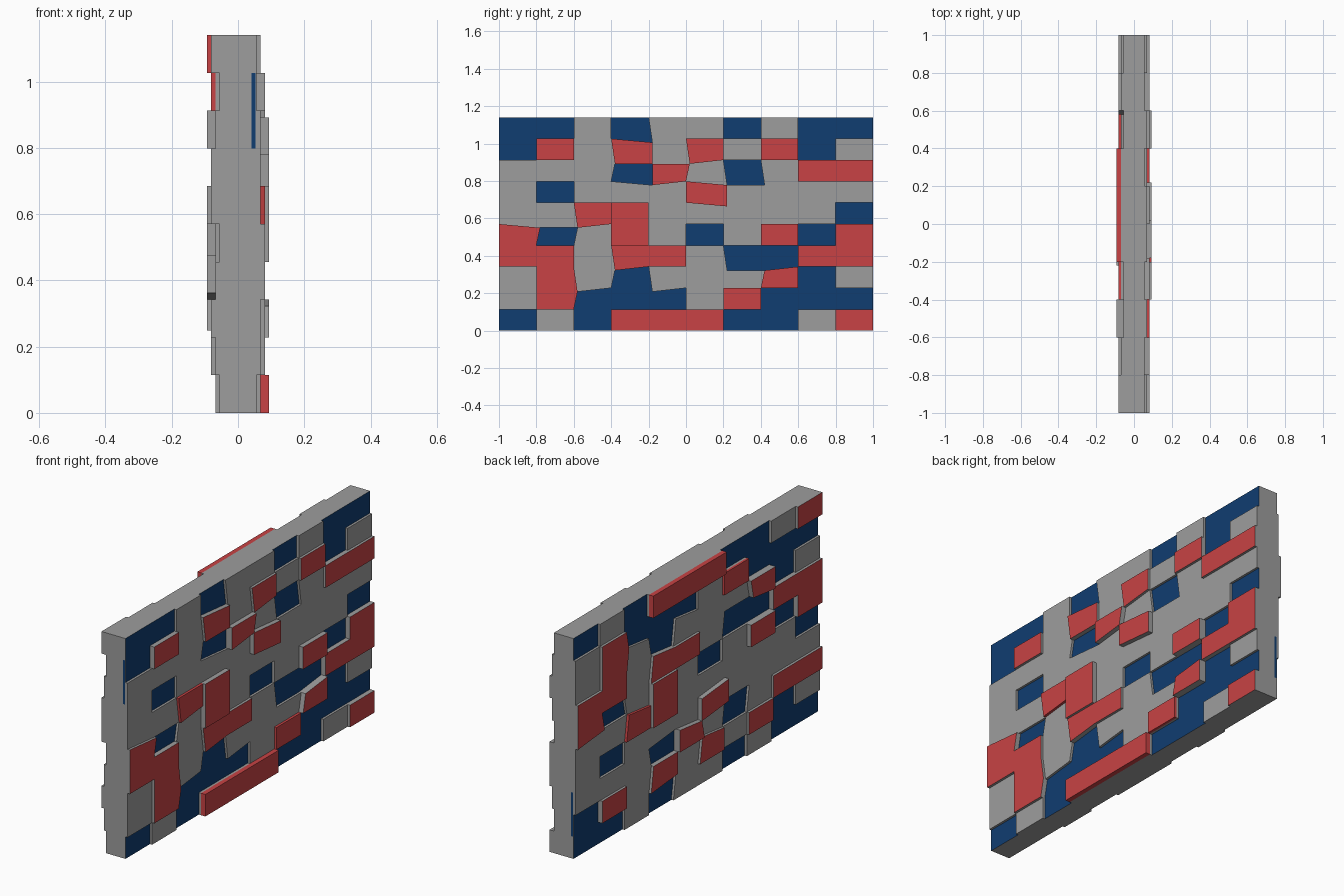
import bpy, bmesh
from mathutils import Vector

if "Cube" in bpy.data.objects:
    bpy.data.objects.remove(bpy.data.objects["Cube"])

HEIGHT, N = 1.14, 10
# Tile colours on the left side, top row first, front to back: G stone, R raised red, B sunken blue
TILES = [
    "BBGBGGBGBB",
    "BRGRGRGRBG",
    "GGGBRGBGRR",
    "GBGGGRGGGG",
    "GGRRGGGGGB",
    "RBGRGBGRBR",
    "RRGRRGBBRR",
    "GRGBGGGRBG",
    "GRBBBGRBBB",
    "BGBRRRBBGR",
]
LEVEL = {"G": 0.068, "R": 0.081, "B": 0.056}
TALL = 0.093
tall_tiles = {(2, 4), (3, 5), (4, 3), (5, 3), (5, 7), (7, 7), (9, 3), (9, 4), (9, 5)}
red_sided = {(9, 3), (9, 4), (9, 5), (8, 6), (4, 2)}
# Grid corners (column, row from the bottom) nudged out of line
nudged = {(4, 9), (3, 8), (4, 8), (5, 8), (4, 7), (6, 7), (7, 7), (6, 6), (7, 6),
          (1, 5), (2, 5), (3, 3), (6, 3), (7, 3), (2, 2), (4, 2)}


def material(name, colour):
    mat = bpy.data.materials.new(name)
    mat.use_nodes = True
    rgba = (*colour, 1)
    mat.diffuse_color = rgba
    mat.node_tree.nodes["Principled BSDF"].inputs["Base Color"].default_value = rgba
    return mat


def level(row, col):
    if not (0 <= row < N and 0 <= col < N):
        return 0.0
    return TALL if (row, col) in tall_tiles else LEVEL[TILES[row][col]]


def corner(i, j):
    shift = 0.02 if (i, j) in nudged else 0
    return -1 + 2 * i / N + shift, HEIGHT * j / N - shift


def place(side, x, yz):
    # The far side is the near side turned through the middle of the wall
    y, z = yz
    return Vector((x, y, z)) if side > 0 else Vector((-x, -y, HEIGHT - z))


def add_face(bm, points, outward, mat):
    face = bm.faces.new([bm.verts.new(p) for p in points])
    face.material_index = mat
    face.normal_update()
    if face.normal.dot(outward) < 0:
        face.normal_flip()


bm = bmesh.new()
for side in (1, -1):
    for row in range(N):
        for col in range(N):
            top = level(row, col)
            j = N - 1 - row
            a, b, c, d = (corner(*p) for p in
                          ((col, j), (col + 1, j), (col + 1, j + 1), (col, j + 1)))
            # Tile face
            add_face(bm, [place(side, top, p) for p in (a, b, c, d)],
                     Vector((side, 0, 0)), "GRB".index(TILES[row][col]))
            # Tile sides, down to each lower neighbour or to the middle at the rim
            for p, q, dr, dc in ((a, b, 1, 0), (b, c, 0, 1), (c, d, -1, 0), (d, a, 0, -1)):
                low = level(row + dr, col + dc)
                if low >= top:
                    continue
                stripe = low == 0 and col + dc < 0 and row in (1, 2)
                cuts = [low, top]
                if stripe:
                    cuts += [0.041, 0.053]
                elif (row, col) in red_sided and low < LEVEL["G"]:
                    cuts.append(LEVEL["G"])
                cuts.sort()
                for lo, hi in zip(cuts, cuts[1:]):
                    mat = 0
                    if stripe and 0.04 < lo < 0.05:
                        mat = 2
                    elif (row, col) in red_sided and lo >= LEVEL["G"]:
                        mat = 1
                    add_face(bm, [place(side, lo, p), place(side, lo, q),
                                  place(side, hi, q), place(side, hi, p)],
                             Vector((0, dc, -dr)) * side, mat)

bmesh.ops.remove_doubles(bm, verts=bm.verts, dist=0.0001)
mesh = bpy.data.meshes.new("tiled_wall")
bm.to_mesh(mesh)
bm.free()
for name, colour in (("stone_grey", (0.34, 0.34, 0.34)),
                     ("brick_red", (0.58, 0.055, 0.058)),
                     ("deep_blue", (0.005, 0.047, 0.165))):
    mesh.materials.append(material(name, colour))
wall = bpy.data.objects.new("tiled_wall", mesh)
bpy.context.collection.objects.link(wall)
